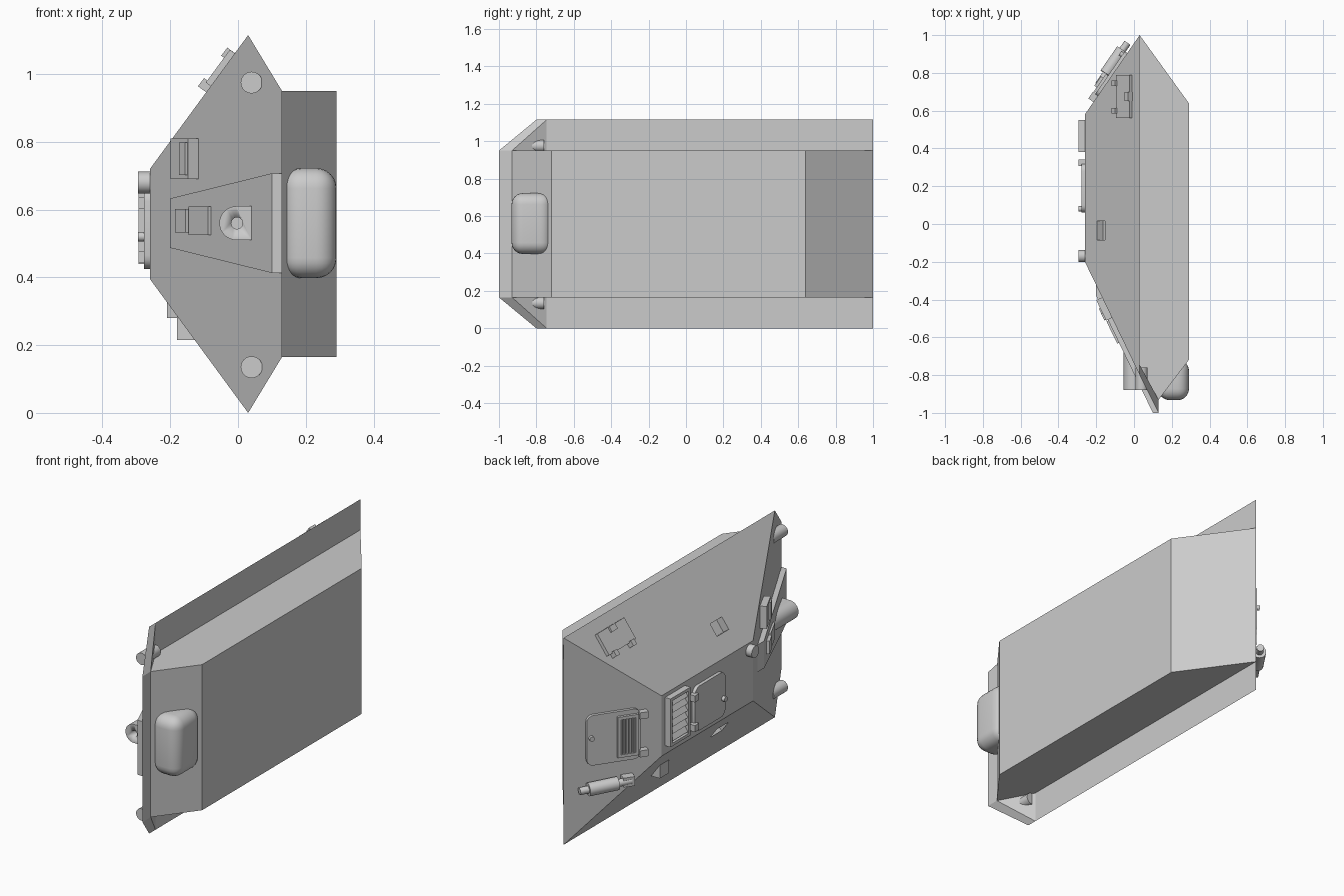
import bpy, bmesh, math
from mathutils import Vector, Matrix

cube = bpy.data.objects.get("Cube")
if cube:
    bpy.data.objects.remove(cube)

grey = bpy.data.materials.new("plain grey")
grey.use_nodes = True
grey.diffuse_color = (0.6, 0.6, 0.6, 1)
grey.node_tree.nodes["Principled BSDF"].inputs["Base Color"].default_value = (0.6, 0.6, 0.6, 1)

MID = 0.5575                       # centre plane across the hull
X, Y, Z = Vector((1, 0, 0)), Vector((0, 1, 0)), Vector((0, 0, 1))


def finish(name, bm, smooth=True):
    bmesh.ops.recalc_face_normals(bm, faces=bm.faces)
    mesh = bpy.data.meshes.new(name)
    bm.to_mesh(mesh)
    bm.free()
    mesh.materials.append(grey)
    ob = bpy.data.objects.new(name, mesh)
    bpy.context.collection.objects.link(ob)
    if smooth:
        bpy.ops.object.select_all(action='DESELECT')
        ob.select_set(True)
        bpy.context.view_layer.objects.active = ob
        bpy.ops.object.shade_smooth_by_angle(angle=math.radians(35))
    return ob


def frame(point, n, along):
    n, along = n.normalized(), along.normalized()
    m = Matrix((along, n.cross(along), n)).transposed().to_4x4()
    m.translation = point
    return m


def box(name, point, n, along, size, lift=0.0, offset=(0, 0), tilt=0.0, corner=0.0):
    """Box sitting on a surface point; size is (along, across, height)."""
    bm = bmesh.new()
    bmesh.ops.create_cube(bm, size=1, matrix=Matrix.Diagonal((*size, 1)))
    if corner:
        edges = [e for e in bm.edges
                 if abs(e.verts[0].co.z - e.verts[1].co.z) > size[2] / 2]
        bmesh.ops.bevel(bm, geom=edges, offset=corner, segments=5, profile=0.5, affect='EDGES')
    local = Matrix.Translation((*offset, lift + size[2] / 2)) @ Matrix.Rotation(tilt, 4, 'X')
    bm.transform(frame(point, n, along) @ local)
    return finish(name, bm)


def rod(name, a, b, radius, sides=32):
    a, b = Vector(a), Vector(b)
    bm = bmesh.new()
    turn = (b - a).to_track_quat('Z', 'Y').to_matrix().to_4x4()
    bmesh.ops.create_cone(bm, cap_ends=True, segments=sides, radius1=radius, radius2=radius,
                          depth=(b - a).length, matrix=Matrix.Translation((a + b) / 2) @ turn)
    return finish(name, bm)


def cut(target, cutter):
    mod = target.modifiers.new("cut", 'BOOLEAN')
    mod.operation, mod.solver, mod.object = 'DIFFERENCE', 'EXACT', cutter
    bpy.ops.object.select_all(action='DESELECT')
    bpy.context.view_layer.objects.active = target
    target.select_set(True)
    bpy.ops.object.modifier_apply(modifier=mod.name)
    bpy.data.objects.remove(cutter)


def louvre(name, point, n, along, size, count):
    """Framed grille; slats run along, stacked across."""
    l, w, h = size
    rim = 0.016
    box(name + "_base", point, n, along, (l, w, 0.006))
    for s in (-1, 1):
        box(name + "_rail", point, n, along, (l, rim, h), offset=(0, s * (w - rim) / 2))
        box(name + "_end", point, n, along, (rim, w - 2 * rim, h), offset=(s * (l - rim) / 2, 0))
    pitch = (w - 2 * rim) / count
    for i in range(count):
        box(name + "_slat", point, n, along, (l - 2 * rim, pitch * 0.8, 0.006), lift=h * 0.45,
            offset=(0, (i - (count - 1) / 2) * pitch), tilt=math.radians(35))


# Armoured hull: one half described, the other mirrored across MID
half = {"roof_f": (-.26, -.2, .72), "roof_r": (-.26, .58, .72), "tip": (.03, 1, 1.115),
        "shoulder": (.03, -.8, 1.115), "nose": (.13, -1, .95), "lip": (.13, -.93, .95),
        "wing": (.03, -.745, 1.115), "wing_in": (.03, -.745, .95), "belly_f": (.29, -.72, .95),
        "belly_r": (.29, .64, .95), "tail": (.03, 1, .95)}
bm = bmesh.new()
L = {k: bm.verts.new(p) for k, p in half.items()}
R = {k: bm.verts.new((p[0], p[1], 2 * MID - p[2])) for k, p in half.items()}
for names in ("roof_f roof_r tip shoulder", "wing wing_in tail tip", "shoulder nose lip wing",
              "lip wing_in wing", "lip belly_f belly_r tail wing_in"):
    for side in (L, R):
        bm.faces.new([side[k] for k in names.split()])
for names in ("roof_f roof_r", "roof_f shoulder nose", "nose lip", "lip belly_f",
              "belly_f belly_r", "belly_r tail", "roof_r tip tail"):
    keys = names.split()
    bm.faces.new([L[k] for k in keys] + [R[k] for k in reversed(keys)])
hull = finish("hull", bm, smooth=False)

# Surface directions and point helpers
side_n = Vector((-.395, 0, .29))
side_down = Vector((.29, 0, .395))
glacis_n, glacis_down = Vector((-.8, -.39, 0)), Vector((.39, -.8, 0))
rear_n, rear_down = Vector((-.42, .29, 0)), Vector((.29, .42, 0))


def on_side(x, y):
    return Vector((x, y, .72 + (x + .26) * 1.362))


def on_glacis(x, z):
    return Vector((x, -.2 - (x + .26) * 2.05, z))


def on_rear(t, z):
    return Vector((-.26 + .29 * t, .58 + .42 * t, z))


def on_roof(y, z):
    return Vector((-.26, y, z))


# Square ports sunk in both upper sides
for s in (1, -1):
    p = on_side(-.175, -.035)
    n, d = side_n.copy(), side_down.copy()
    if s < 0:
        p.z, n.z, d.z = 2 * MID - p.z, -n.z, -d.z
    cut(hull, box("port_cutter", p, n, d, (.07, .1, .08), lift=-.04))

# Rounded pod under the nose
bm = bmesh.new()
bmesh.ops.create_cube(bm, size=1, matrix=Matrix.Translation((.21, -.825, .56))
                      @ Matrix.Diagonal((.162, .215, .325, 1)))
bmesh.ops.bevel(bm, geom=bm.edges[:], offset=.06, segments=6, profile=.5, affect='EDGES')
finish("nose_pod", bm)

# Tapered plate on the front slope
bm = bmesh.new()
for x, y, w in ((-.2, -.38, .073), (-.2, -.3, .073), (.1, -1, .147), (.13, -1, .147), (.1, -.9, .147)):
    for s in (-1, 1):
        bm.verts.new((x, y, .56 + s * w))
bmesh.ops.convex_hull(bm, input=bm.verts[:])
bmesh.ops.dissolve_limit(bm, angle_limit=.02, verts=bm.verts[:], edges=bm.edges[:])
finish("front_plate", bm, smooth=False)

# Gun mount: round-topped block with a bore
bm = bmesh.new()
ring = [(.04, .51), (.04, .61)]
ring += [(-.005 - .05 * math.sin(a), .56 + .05 * math.cos(a))
         for a in (math.pi * i / 16 for i in range(17))]
face = bm.faces.new([bm.verts.new((x, -.88, z)) for x, z in ring])
ext = bmesh.ops.extrude_face_region(bm, geom=[face])["geom"]
bmesh.ops.translate(bm, vec=(0, .3, 0), verts=[v for v in ext if isinstance(v, bmesh.types.BMVert)])
mount = finish("gun_mount", bm)
cut(mount, rod("bore_cutter", (-.003, -.95, .56), (-.003, -.83, .56), .017, 24))
box("mount_arm", on_glacis(-.085, .567), glacis_n, glacis_down, (.13, .085, .036))
box("mount_pad", on_glacis(-.133, .567), glacis_n, glacis_down, (.07, .07, .042))

# Headlamps
for z in (.975, .135):
    rod("headlamp", (.04, -.88, z), (.04, -.76, z), .032)

# Viewing block on the front slope
block = on_glacis(-.142, .75)
box("viewing_block", block, glacis_n, glacis_down, (.12, .12, .035))
box("viewing_block_clip", block, glacis_n, glacis_down, (.04, .095, .043), offset=(.035, 0))

# Roof: grille, hatch and periscope
louvre("roof_grille", on_roof(.465, .57), -X, Y, (.17, .26, .033), 6)
box("roof_hatch", on_roof(.19, .545), -X, Y, (.26, .24, .018), corner=.04)
for z in (.46, .62):
    box("roof_hinge", on_roof(.325, z), -X, Y, (.035, .035, .033))
rod("roof_hatch_knob", (-.25, .08, .52), (-.295, .08, .52), .014, 16)
rod("periscope", (-.25, -.17, .68), (-.295, -.17, .68), .032)

# Rear slope: hatch with grille, hinges and knob
box("rear_hatch", on_rear(.5, .545), rear_n, rear_down, (.28, .27, .016), corner=.035)
louvre("rear_grille", on_rear(.36, .545) + rear_n.normalized() * .014, rear_n, Z, (.22, .11, .016), 5)
for z in (.44, .645):
    box("rear_hinge", on_rear(.2, z), rear_n, rear_down, (.045, .035, .033))
knob = on_rear(.73, .56)
rod("rear_hatch_knob", knob, knob + rear_n.normalized() * .032, .013, 16)

# Exhaust pipe on the rear slope
out = rear_n.normalized() * .03
for name, a, b, r in (("exhaust_muffler", .47, .77, .034), ("exhaust_pipe", .33, .86, .019)):
    rod(name, on_rear(a, .315 - .03 * a) + out, on_rear(b, .315 - .03 * b) + out, r)
box("exhaust_bracket", on_rear(.36, .305), rear_n, rear_down, (.06, .05, .045))

# Wedge intake on the lower side
bm = bmesh.new()
for y in (.4, .48):
    for x, z in ((-.18, .286), (-.18, .215), (-.128, .215), (-.12, .24)):
        bm.verts.new((x, y, z))
bmesh.ops.convex_hull(bm, input=bm.verts[:])
finish("side_intake", bm, smooth=False)

# Hinged locker lid on the upper side
lid = on_side(-.045, .675)
box("locker_lid", lid, side_n, side_down, (.12, .23, .018))
box("locker_latch", on_side(-.018, .675), side_n, side_down, (.03, .05, .028))
for y in (.6, .745):
    box("locker_hinge", on_side(-.085, y), side_n, side_down, (.03, .03, .03))
